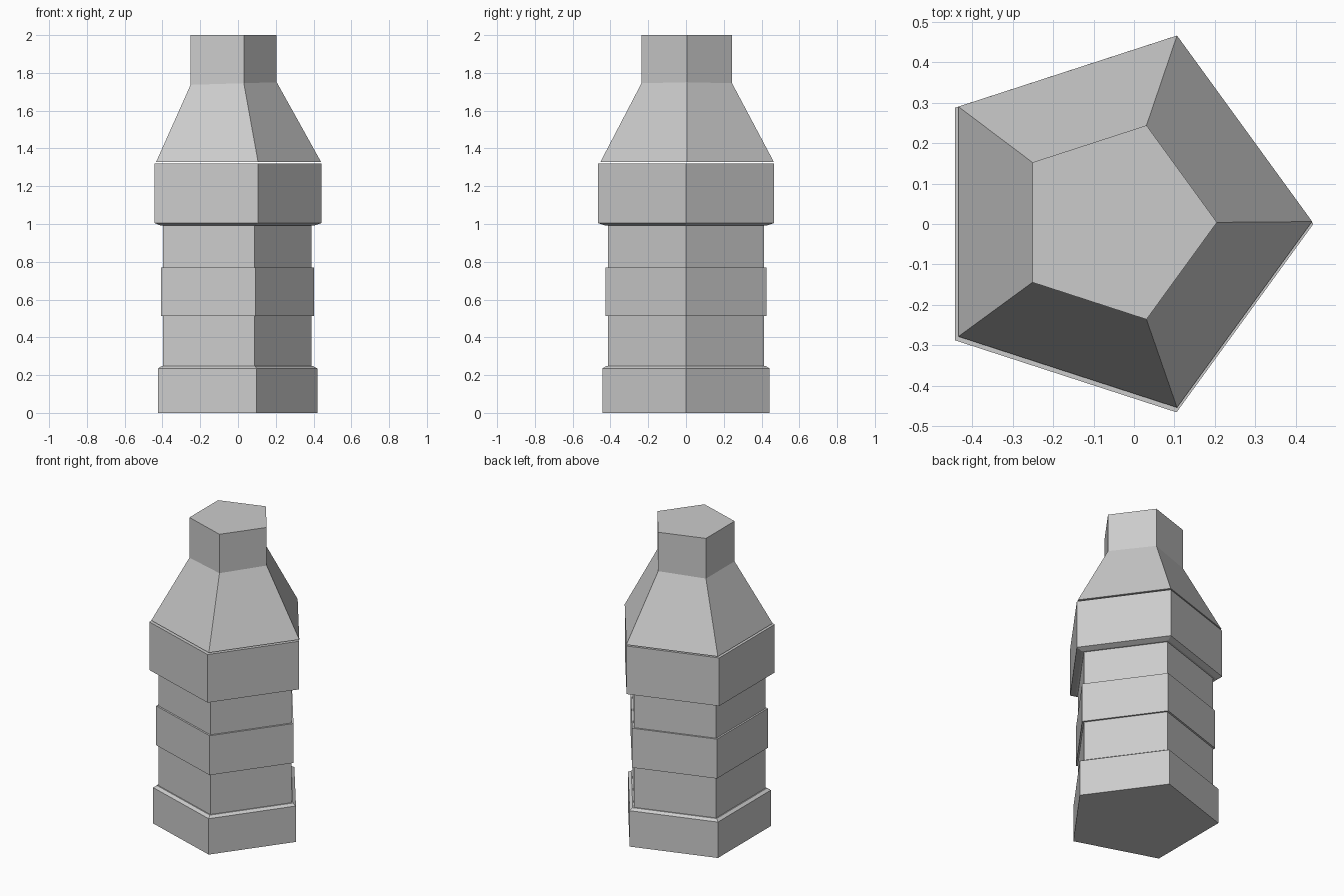
import bpy, bmesh
from math import sin, cos, tau

if "Cube" in bpy.data.objects:
    bpy.data.objects.remove(bpy.data.objects["Cube"])

SIDES = 5


def prism_stack(name, rings):
    """Capped stack of pentagons; ring = (z, radius, centre x, centre y, slope along x)."""
    bm = bmesh.new()
    loops = []
    for z, r, cx, cy, slope in rings:
        loop = []
        for i in range(SIDES):
            x, y = r * cos(tau * i / SIDES), r * sin(tau * i / SIDES)
            loop.append(bm.verts.new((cx + x, cy + y, z + slope * x)))
        loops.append(loop)
    for a, b in zip(loops, loops[1:]):
        for i in range(SIDES):
            j = (i + 1) % SIDES
            bm.faces.new((a[i], a[j], b[j], b[i]))
    bm.faces.new(loops[0][::-1])
    bm.faces.new(loops[-1])
    bmesh.ops.recalc_face_normals(bm, faces=bm.faces)
    mesh = bpy.data.meshes.new(name)
    bm.to_mesh(mesh)
    bm.free()
    obj = bpy.data.objects.new(name, mesh)
    bpy.context.collection.objects.link(obj)
    return obj


CX = -0.047
# Body: base, grip bands and the wide upper band
body_profile = [
    (0.0, 0.466), (0.235, 0.466), (0.248, 0.443), (0.248, 0.434),
    (0.512, 0.434), (0.512, 0.448), (0.77, 0.448), (0.77, 0.434),
    (0.992, 0.434), (0.992, 0.45), (1.005, 0.489), (1.32, 0.489),
]
prism_stack("bottle_body", [(z, r, CX + 0.001, 0, 0) for z, r in body_profile])

# Shoulder and neck, resting just above the body with a fine seam
prism_stack("shoulder_and_neck", [
    (1.328, 0.483, -0.043, 0.006, 0.0),
    (1.743, 0.252, CX, 0.004, 0.03),
    (2.0, 0.252, CX, 0.004, 0.0),
])
